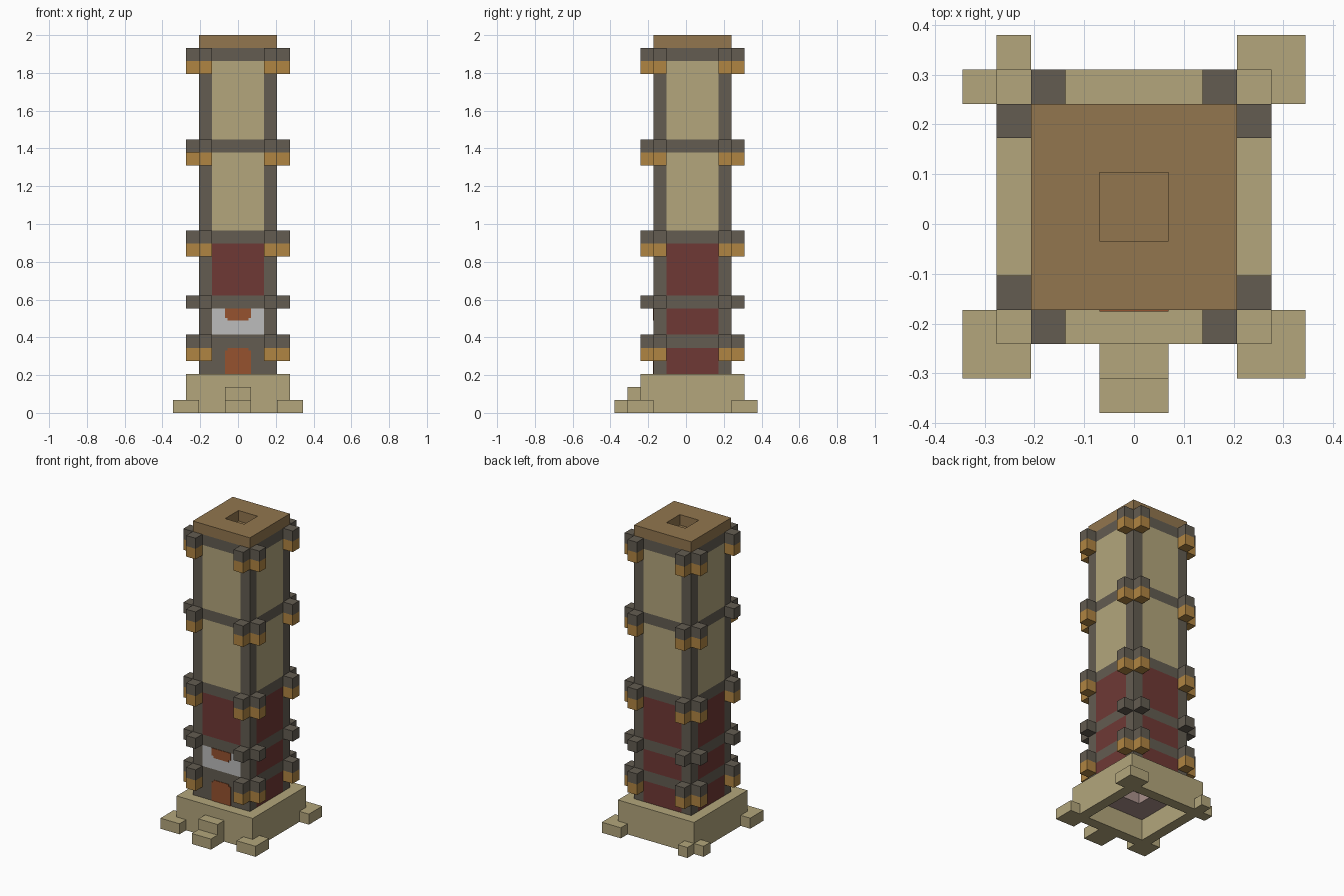
import bpy, bmesh
from mathutils import Vector, Matrix

if "Cube" in bpy.data.objects:
    bpy.data.objects.remove(bpy.data.objects["Cube"], do_unlink=True)

U = 2 / 29          # one block
CY = 0.5            # tower centre in y, in blocks


def srgb(r, g, b):
    return tuple((c / 255 / 12.92) if c < 11 else ((c / 255 + 0.055) / 1.055) ** 2.4
                 for c in (r, g, b)) + (1.0,)


def material(name, *rgb):
    m = bpy.data.materials.new(name)
    m.use_nodes = True
    m.diffuse_color = srgb(*rgb)
    bsdf = m.node_tree.nodes["Principled BSDF"]
    bsdf.inputs["Base Color"].default_value = m.diffuse_color
    bsdf.inputs["Roughness"].default_value = 1.0
    return m


CREAM = material("cream stone", 179, 166, 124)
GREY = material("dark timber", 99, 92, 81)
BROWN = material("roof brown", 146, 118, 78)
OCHRE = material("ochre bracket", 176, 133, 66)
RED = material("red brick", 111, 57, 53)
WHITE = material("pale plaster", 188, 188, 188)
RUST = material("rust door", 150, 82, 47)
PINK = material("pink floor", 170, 145, 140)


def finish(name, bm, mats):
    mesh = bpy.data.meshes.new(name)
    bm.to_mesh(mesh)
    bm.free()
    for m in mats:
        mesh.materials.append(m)
    obj = bpy.data.objects.new(name, mesh)
    bpy.context.scene.collection.objects.link(obj)
    return obj


def add_box(bm, lo, hi):
    """Box between two corners given in blocks."""
    lo, hi = Vector(lo) * U, Vector(hi) * U
    mat = Matrix.Translation((lo + hi) / 2) @ Matrix.Diagonal((*(hi - lo), 1))
    bmesh.ops.create_cube(bm, size=1, matrix=mat)


def box(name, lo, hi, mat):
    bm = bmesh.new()
    add_box(bm, lo, hi)
    return finish(name, bm, [mat])


def frame(name, outer, inner, z0, z1, mat):
    """Square slab with a square hole through it."""
    bm = bmesh.new()
    rings = []
    for half, z in ((outer, z0), (outer, z1), (inner, z1), (inner, z0)):
        rings.append([bm.verts.new(Vector((x * half, CY + y * half, z)) * U)
                      for x, y in ((-1, -1), (1, -1), (1, 1), (-1, 1))])
    for a, b in zip(rings, rings[1:] + rings[:1]):
        for i in range(4):
            j = (i + 1) % 4
            bm.faces.new((a[i], a[j], b[j], b[i]))
    bmesh.ops.recalc_face_normals(bm, faces=bm.faces)
    return finish(name, bm, [mat])


# Hollow plinth, lower floor slab and roof cap
frame("plinth", 4, 3, 0, 3, CREAM)
frame("floor_slab", 3, 1, 2, 3, PINK)
frame("roof_cap", 3, 1, 28, 29, BROWN)

# Corner feet and entrance steps
box("front_left_foot", (3, -4.5, 0), (5, -2.5, 1), CREAM)
box("front_right_foot", (-5, -4.5, 0), (-3, -2.5, 1), CREAM)
box("back_left_foot", (3, 3.5, 0), (5, 5.5, 1), CREAM)
box("back_right_foot_side", (-5, 3.5, 0), (-4, 4.5, 1), CREAM)
box("back_right_foot_rear", (-4, 4.5, 0), (-3, 5.5, 1), CREAM)
box("upper_step", (-1, -4.5, 0), (1, -3.5, 2), CREAM)
box("lower_step", (-1, -5.5, 0), (1, -4.5, 1), CREAM)

# Tower body: cut along posts and beams, then coloured by position
BEAMS = (5, 8, 13, 20, 27)
bm = bmesh.new()
add_box(bm, (-3, -2.5, 3), (3, 3.5, 28))
cuts = [(0, -2), (0, 2), (1, -1.5), (1, 2.5)]
cuts += [(2, z + d) for z in BEAMS for d in (0, 1) if z + d < 28]
for axis, pos in cuts:
    no = Vector((0, 0, 0))
    no[axis] = 1
    bmesh.ops.bisect_plane(bm, geom=bm.verts[:] + bm.edges[:] + bm.faces[:],
                           plane_co=no * pos * U, plane_no=no)
bm.normal_update()
body_mats = [GREY, CREAM, RED, WHITE, BROWN, PINK]
for f in bm.faces:
    c = f.calc_center_median() / U
    n = f.normal
    across = c.x if abs(n.y) > 0.5 else c.y - CY
    if n.z > 0.5:
        mat = BROWN
    elif n.z < -0.5:
        mat = PINK
    elif abs(across) > 2 or any(z < c.z < z + 1 for z in BEAMS):
        mat = GREY
    elif c.z > 14:
        mat = CREAM
    elif n.y < -0.5 and c.z < 8:
        mat = GREY if c.z < 5 else WHITE
    else:
        mat = RED
    f.material_index = body_mats.index(mat)
finish("tower_body", bm, body_mats)

# Beam ends and the brackets beneath them, two at every corner
for row, z in enumerate(BEAMS):
    ends, brackets = bmesh.new(), bmesh.new()
    for sx in (-1, 1):
        for sy in (-1, 1):
            for dx, dy in ((3.5, 2.5), (2.5, 3.5)):
                x, y = sx * dx, CY + sy * dy
                lo, hi = (x - 0.5, y - 0.5), (x + 0.5, y + 0.5)
                add_box(ends, (*lo, z), (*hi, z + 1))
                missing = z == 20 and sx < 0 and sy < 0 and dx > dy
                if z != 8 and not missing:
                    add_box(brackets, (*lo, z - 1), (*hi, z))
    finish(f"beam_ends_{row + 1}", ends, [GREY])
    if brackets.verts:
        finish(f"brackets_{row + 1}", brackets, [OCHRE])
    else:
        brackets.free()

# Painted door and window hanging, thin plates with stepped corners
FRONT, SKIN = -2.5, 0.05
box("door", (-1, FRONT - SKIN, 3), (1, FRONT, 4.8), RUST)
box("door_top", (-0.8, FRONT - SKIN, 4.8), (0.8, FRONT, 5), RUST)
box("window_hanging", (-1, FRONT - SKIN, 7.3), (1, FRONT, 8), RUST)
box("window_hanging_tip", (-0.8, FRONT - SKIN, 7.1), (0.8, FRONT, 7.3), RUST)
